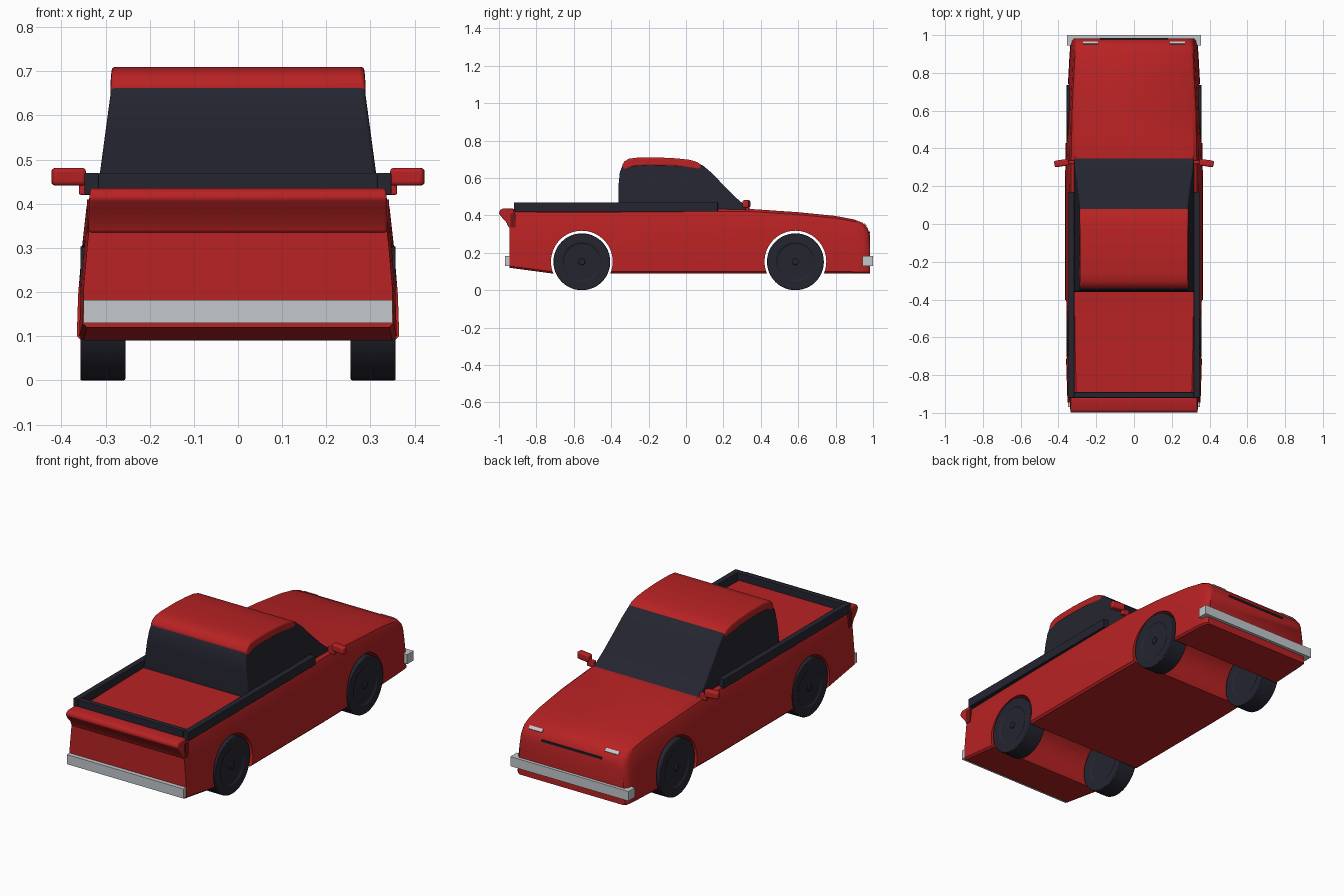
import bpy, bmesh, math
from mathutils import Matrix

cube = bpy.data.objects.get("Cube")
if cube:
    bpy.data.objects.remove(cube, do_unlink=True)


def material(name, r, g, b):
    m = bpy.data.materials.new(name)
    m.use_nodes = True
    m.diffuse_color = (r, g, b, 1)
    m.node_tree.nodes["Principled BSDF"].inputs["Base Color"].default_value = (r, g, b, 1)
    return m


RED = material("red paint", 0.48, 0.016, 0.017)
DARK = material("dark trim", 0.018, 0.018, 0.03)
GREY = material("light grey", 0.55, 0.58, 0.6)
TAIL = material("tail light red", 0.16, 0.008, 0.01)


def make(name, bm, mat, bevel=0, segments=3):
    bmesh.ops.recalc_face_normals(bm, faces=bm.faces)
    me = bpy.data.meshes.new(name)
    bm.to_mesh(me)
    bm.free()
    ob = bpy.data.objects.new(name, me)
    bpy.context.collection.objects.link(ob)
    me.materials.append(mat)
    if bevel:
        mod = ob.modifiers.new("Bevel", "BEVEL")
        mod.width, mod.segments = bevel, segments
        mod.limit_method, mod.angle_limit = "ANGLE", math.radians(40)
    return ob


def smooth(ob, angle=35):
    bpy.ops.object.select_all(action="DESELECT")
    ob.select_set(True)
    bpy.context.view_layer.objects.active = ob
    bpy.ops.object.shade_smooth_by_angle(angle=math.radians(angle))


def box(name, x, y, z, mat, bevel=0, turn=None):
    """Box spanning three (low, high) ranges, optionally turned about its centre."""
    size = [b - a for a, b in (x, y, z)]
    mid = [(a + b) / 2 for a, b in (x, y, z)]
    bm = bmesh.new()
    mat4 = Matrix.Translation(mid) @ (turn or Matrix()) @ Matrix.Diagonal((*size, 1))
    bmesh.ops.create_cube(bm, size=1, matrix=mat4)
    return make(name, bm, mat, bevel)


def prism(name, profile, half_width, mat, bevel):
    """Side profile (y, z) spread across x; half_width gives x at each height."""
    bm = bmesh.new()
    left, right = ([bm.verts.new((s * half_width(z), y, z)) for y, z in profile] for s in (1, -1))
    bm.faces.new(left)
    bm.faces.new(right[::-1])
    n = len(profile)
    for i in range(n):
        j = (i + 1) % n
        bm.faces.new((left[i], right[i], right[j], left[j]))
    ob = make(name, bm, mat, bevel)
    smooth(ob)
    return ob


def cylinder(bm, x, y, z, radius, depth, sides=48):
    m = Matrix.Translation((x, y, z)) @ Matrix.Rotation(math.pi / 2, 4, "Y")
    bmesh.ops.create_cone(bm, cap_ends=True, segments=sides, radius1=radius,
                          radius2=radius, depth=depth, matrix=m)


# Body shell: half cross-section (x, height fraction) lofted along y
SECTION = [(0.355, 0), (0.365, 0.03), (0.362, 0.3), (0.353, 0.62),
           (0.343, 0.88), (0.334, 0.96), (0.315, 1)]
STATIONS = [  # y, bottom, top, width factor
    (-0.945, 0.12, 0.43, 0.965), (-0.72, 0.09, 0.43, 0.985), (-0.4, 0.09, 0.43, 1),
    (0.2, 0.09, 0.435, 1), (0.35, 0.09, 0.434, 0.995), (0.6, 0.09, 0.417, 0.98),
    (0.8, 0.09, 0.397, 0.95), (0.9, 0.09, 0.378, 0.935), (0.945, 0.09, 0.36, 0.925),
    (0.97, 0.09, 0.335, 0.91), (0.983, 0.09, 0.295, 0.88)]
bm = bmesh.new()
rings = []
for y, low, high, w in STATIONS:
    half = [(x * w, low + t * (high - low)) for x, t in SECTION]
    ring = half + [(-x, z) for x, z in reversed(half)]
    rings.append([bm.verts.new((x, y, z)) for x, z in ring])
for a, b in zip(rings, rings[1:]):
    for i in range(len(a)):
        j = (i + 1) % len(a)
        bm.faces.new((a[i], a[j], b[j], b[i]))
bm.faces.new(rings[0])
bm.faces.new(rings[-1][::-1])
body = make("body", bm, RED)

# Wheel arches cut straight through the body
AXLES = {"rear": -0.557, "front": 0.585}
bm = bmesh.new()
for y in AXLES.values():
    cylinder(bm, 0, y, 0.153, 0.165, 1, 64)
cutter = make("arch_cutter", bm, RED)
cutter.hide_render = True
mod = body.modifiers.new("Arches", "BOOLEAN")
mod.operation, mod.object, mod.solver = "DIFFERENCE", cutter, "EXACT"
bpy.context.view_layer.objects.active = body
bpy.ops.object.modifier_apply(modifier=mod.name)
bpy.data.objects.remove(cutter, do_unlink=True)
smooth(body)

# Tail lip overhanging the tailgate
prism("tail_lip", [(-0.92, 0.436), (-0.98, 0.436), (-0.995, 0.428), (-1, 0.412), (-0.985, 0.39),
                   (-0.96, 0.362), (-0.948, 0.335), (-0.92, 0.33)],
      lambda z: 0.338 - 0.1 * max(0, z - 0.4), RED, 0.006)

# Cab glass and roof share one outline
ROOF = [(-0.343, 0.665), (-0.33, 0.688), (-0.305, 0.703), (-0.26, 0.709), (-0.15, 0.71),
        (-0.05, 0.705), (0.02, 0.697), (0.06, 0.685), (0.085, 0.668)]
prism("cab_glass", [(-0.36, 0.42), (-0.36, 0.57), (-0.354, 0.63), (-0.34, 0.665)]
      + [(y, z - 0.007) for y, z in ROOF[1:-1]]
      + [(0.09, 0.667), (0.14, 0.625), (0.2, 0.562), (0.27, 0.492), (0.32, 0.45), (0.36, 0.425)],
      lambda z: 0.318 - 0.135 * (z - 0.43), DARK, 0.008)
prism("roof", ROOF + [(0.075, 0.64), (0.05, 0.647), (-0.05, 0.662), (-0.2, 0.666), (-0.28, 0.661),
                      (-0.315, 0.645), (-0.337, 0.64)],
      lambda z: 0.289 - 0.06 * max(0, z - 0.66), RED, 0.009)

# Bed rails
for side, s in (("left", 1), ("right", -1)):
    box(side + "_bed_rail", sorted((s * 0.315, s * 0.347)), (-0.92, 0.17), (0.42, 0.47), DARK, 0.003)
box("rear_bed_rail", (-0.316, 0.316), (-0.92, -0.89), (0.42, 0.47), DARK, 0.003)

# Bumpers and front slot
box("rear_bumper", (-0.35, 0.35), (-0.968, -0.935), (0.13, 0.182), GREY)
box("front_bumper", (-0.355, 0.355), (0.945, 1), (0.13, 0.182), GREY)
box("grille_slot", (-0.18, 0.18), (0.976, 0.985), (0.303, 0.313), DARK)

for side, s in (("left", 1), ("right", -1)):
    # Lights and door mirrors
    box(side + "_headlight", sorted((s * 0.19, s * 0.27)), (0.949, 0.967), (0.345, 0.353), GREY,
        turn=Matrix.Rotation(-math.pi / 4, 4, "X"))
    box(side + "_tail_light", sorted((s * 0.333, s * 0.342)), (-0.938, -0.912), (0.335, 0.41), TAIL)
    smooth(box(side + "_mirror", sorted((s * 0.345, s * 0.422)), (0.305, 0.34), (0.441, 0.481),
               RED, 0.009, Matrix.Rotation(-s * 0.15, 4, "Z")))
    box(side + "_mirror_stalk", sorted((s * 0.315, s * 0.36)), (0.318, 0.338), (0.42, 0.455), RED, 0.004)

    # Wheels with a recessed disc and a small hub
    for end, y in AXLES.items():
        bm = bmesh.new()
        cylinder(bm, s * 0.306, y, 0.152, 0.152, 0.102)
        caps = [f for f in bm.faces if len(f.verts) > 4]
        for f in caps:
            bmesh.ops.inset_region(bm, faces=[f], thickness=0.05)
            bmesh.ops.inset_region(bm, faces=[f], thickness=0.004, depth=-0.006)
        cylinder(bm, s * 0.352, y, 0.152, 0.018, 0.012, 16)
        smooth(make(f"{end}_{side}_wheel", bm, DARK, 0.012, 2))
